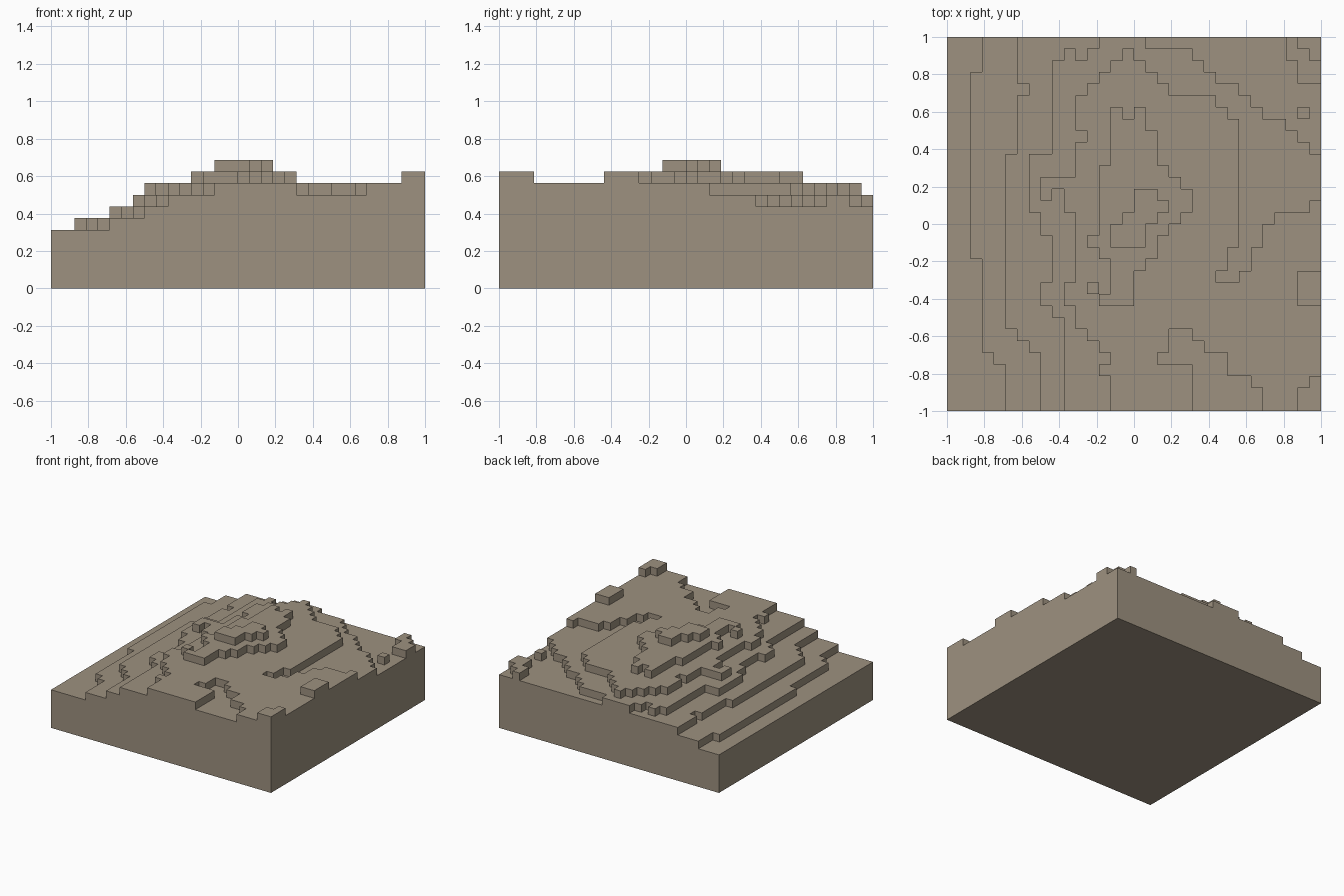
import bpy
import bmesh

cube = bpy.data.objects.get("Cube")
if cube:
    bpy.data.objects.remove(cube, do_unlink=True)

CELLS = 32
STEP = 2 / CELLS
BASE_LEVEL = 5

# Height in steps for each cell, rows counted from the back edge
height = [[BASE_LEVEL] * CELLS for _ in range(CELLS)]


def terrace(level, row, runs):
    """Set a terrace level; each run is (row count, first column, end column)."""
    for count, start, end in runs:
        for r in range(row, row + count):
            for c in range(start, end):
                height[r][c] = level
        row += count


# Low slopes along the right-hand side of the hill
terrace(6, 0, [(3, 3, 32), (16, 2, 32), (8, 3, 32), (1, 4, 32), (4, 5, 32)])
terrace(7, 0, [(4, 6, 32), (1, 7, 32), (5, 6, 32), (15, 5, 32),
               (1, 6, 32), (1, 7, 32), (5, 8, 32)])

# Middle slope, with a notch, a corner ridge and a lone boulder
terrace(8, 0, [(1, 13, 17), (1, 10, 21), (1, 9, 22), (1, 9, 23), (1, 9, 25),
               (1, 9, 26), (1, 9, 27), (1, 9, 29), (1, 9, 30), (1, 9, 31),
               (5, 7, 32), (2, 8, 32), (4, 9, 32), (2, 8, 32), (1, 9, 32),
               (8, 10, 32)])
terrace(7, 1, [(1, 11, 12)])
terrace(8, 0, [(1, 29, 30), (1, 29, 31), (2, 30, 32)])
terrace(7, 2, [(0, 30, 32)])
terrace(8, 6, [(1, 30, 31)])

# Plateau
terrace(9, 1, [(1, 15, 16), (1, 14, 17), (1, 13, 18), (1, 12, 19), (1, 11, 23),
               (1, 11, 24), (1, 11, 25), (1, 12, 25), (3, 11, 25), (2, 8, 25),
               (1, 10, 32), (6, 11, 32), (2, 10, 32), (2, 11, 32), (1, 12, 32),
               (1, 13, 32), (1, 14, 32), (1, 13, 32), (3, 14, 32)])

# Hollows cut into the plateau: notch, side valley, front valley
terrace(8, 13, [(1, 9, 10)])
terrace(8, 14, [(1, 25, 31), (1, 25, 28), (2, 25, 27), (2, 24, 26), (1, 23, 25)])
terrace(8, 25, [(1, 19, 21), (1, 19, 22), (1, 18, 24), (1, 21, 24),
                (1, 21, 26), (2, 21, 27)])

# Upper hill, side blocks and summit
terrace(10, 6, [(1, 14, 15), (1, 14, 17), (3, 14, 18), (1, 13, 19), (1, 13, 20),
                (2, 13, 21), (1, 13, 20), (1, 13, 19), (1, 12, 18), (1, 13, 18),
                (1, 14, 17), (2, 14, 16), (1, 13, 16)])
terrace(10, 6, [(1, 16, 17)])
terrace(10, 21, [(1, 12, 13)])
terrace(10, 20, [(3, 30, 32)])
terrace(10, 29, [(1, 31, 32), (2, 30, 32)])
terrace(11, 13, [(1, 16, 18), (1, 16, 19), (1, 15, 18), (2, 14, 17)])


def level_at(row, col):
    inside = 0 <= row < CELLS and 0 <= col < CELLS
    return height[row][col] if inside else 0


# Build one closed stepped skin
bm = bmesh.new()


def face(points):
    bm.faces.new([bm.verts.new((c * STEP - 1, 1 - r * STEP, z * STEP))
                  for r, c, z in points])


for r in range(CELLS):
    for c in range(CELLS):
        top = height[r][c]
        corners = [(r + 1, c), (r + 1, c + 1), (r, c + 1), (r, c)]
        face([(*p, top) for p in corners])
        face([(*p, 0) for p in reversed(corners)])
        neighbours = [(r + 1, c), (r, c + 1), (r - 1, c), (r, c - 1)]
        for i, cell in enumerate(neighbours):
            low = level_at(*cell)
            a, b = corners[i], corners[(i + 1) % len(corners)]
            if low < top:
                face([(*a, low), (*b, low), (*b, top), (*a, top)])

bmesh.ops.remove_doubles(bm, verts=bm.verts[:], dist=STEP / 100)
mesh = bpy.data.meshes.new("stepped_terrain")
bm.to_mesh(mesh)
bm.free()

# Single earthy colour
earth = bpy.data.materials.new("earth_brown")
earth.use_nodes = True
colour = (0.34, 0.285, 0.214, 1)
earth.diffuse_color = colour
earth.node_tree.nodes["Principled BSDF"].inputs["Base Color"].default_value = colour
mesh.materials.append(earth)

terrain = bpy.data.objects.new("stepped_terrain", mesh)
bpy.context.collection.objects.link(terrain)
